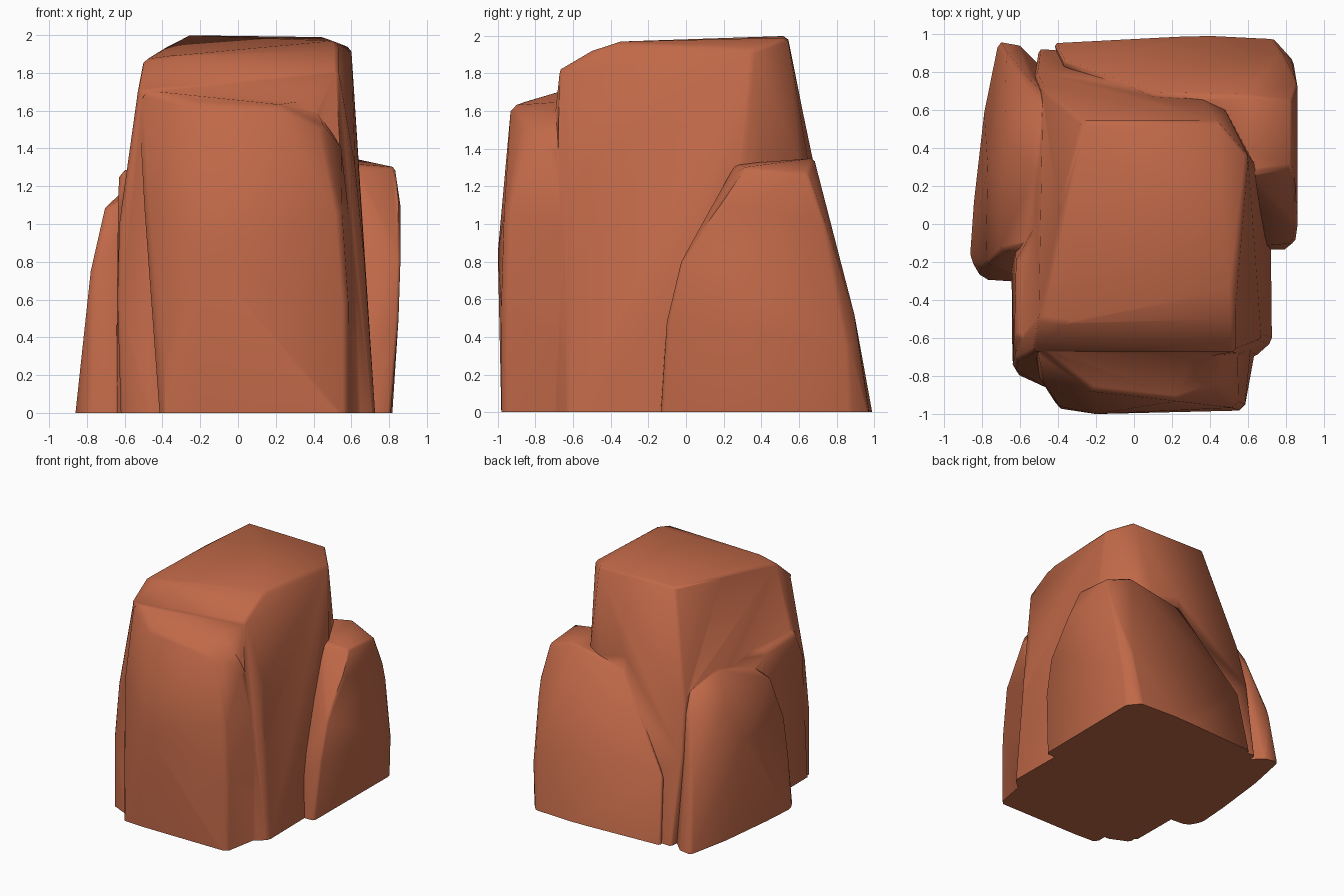
import bpy, bmesh, math

if "Cube" in bpy.data.objects:
    bpy.data.objects.remove(bpy.data.objects["Cube"])

clay = bpy.data.materials.new("red clay rock")
clay.diffuse_color = (0.53, 0.14, 0.065, 1)
clay.use_nodes = True
clay.node_tree.nodes["Principled BSDF"].inputs["Base Color"].default_value = clay.diffuse_color
chunks = []


def chunk(name, points, wear=0.03):
    """Convex chunk of rock wrapped around a few corner points, sunk slightly below ground."""
    sink = -0.06 - 0.013 * len(chunks)
    bm = bmesh.new()
    for x, y, z in points:
        bm.verts.new((x, y, z if z > 0 else sink))
    out = bmesh.ops.convex_hull(bm, input=bm.verts)
    junk = [g for g in out["geom_interior"] + out["geom_unused"] if isinstance(g, bmesh.types.BMVert)]
    bmesh.ops.delete(bm, geom=list(set(junk)), context='VERTS')
    bmesh.ops.dissolve_limit(bm, angle_limit=0.03, verts=bm.verts, edges=bm.edges)
    bmesh.ops.recalc_face_normals(bm, faces=bm.faces)
    mesh = bpy.data.meshes.new(name)
    bm.to_mesh(mesh)
    bm.free()
    mesh.materials.append(clay)
    ob = bpy.data.objects.new(name, mesh)
    bpy.context.collection.objects.link(ob)
    bev = ob.modifiers.new("worn edges", 'BEVEL')
    bev.width = wear
    bev.segments = 1
    bev.limit_method = 'ANGLE'
    bev.angle_limit = math.radians(28)
    apply(ob, bev)
    chunks.append(ob)
    return ob


def apply(ob, mod):
    bpy.ops.object.select_all(action='DESELECT')
    ob.select_set(True)
    bpy.context.view_layer.objects.active = ob
    bpy.ops.object.modifier_apply(modifier=mod.name)


# tall central mass
rock = chunk("boulder", [
    (-.62, -.79, 0), (-.45, -.87, 0), (.64, -.70, 0), (.73, -.62, 0), (.72, .2, 0), (.5, .6, 0), (.2, .88, 0),
    (-.5, .93, 0), (-.64, -.76, .6), (-.63, -.72, 1.0), (.67, -.6, .8), (-.52, .8, .7),
    (-.58, -.68, 1.3), (.62, -.55, 1.3), (.64, .32, 1.32), (.48, .6, 1.32), (.1, .67, 1.36), (-.48, .71, 1.15),
    (-.53, -.67, 1.71), (.53, -.67, 1.82), (-.5, -.5, 1.87), (-.35, -.52, 1.89),
    (.53, -.5, 1.92), (-.4, .1, 1.92), (.52, -.36, 1.97), (-.27, .54, 2.0), (.44, .54, 1.99), (.6, .36, 1.93)])

# rounded slab leaning on the front
chunk("front_slab", [
    (-.41, -.97, 0), (-.2, -.98, 0), (.58, -.98, 0), (.64, -.65, 0), (-.41, -.5, 0),
    (-.39, -.96, .3), (-.2, -1.0, .85), (.58, -.98, .6), (.55, -.97, 1.0), (.62, -.6, .8),
    (-.5, -.83, 1.15), (-.53, -.66, 1.71), (-.22, -.88, 1.64), (.22, -.93, 1.63),
    (.45, -.86, 1.52), (.56, -.72, 1.4), (-.2, -.5, 1.68), (.4, -.5, 1.66)])

# low slab on the left, running back into the rear corner
chunk("left_slab", [
    (-.8, -.3, 0), (-.87, -.18, 0), (-.85, .1, 0), (-.79, .62, 0), (-.72, .97, 0), (-.6, .95, 0), (-.45, .8, 0),
    (-.5, -.32, 0), (-.78, -.22, .75), (-.77, .3, .75), (-.71, -.15, 1.08), (-.68, .45, 1.06), (-.67, .89, .5),
    (-.48, -.1, 1.2), (-.5, .3, 1.28), (-.55, .75, 1.0), (-.46, .65, 1.22)])

# thin step at the left front
chunk("left_step", [
    (-.64, -.75, 0), (-.65, .1, 0), (-.635, -.68, 1.1), (-.63, -.6, 1.28), (-.62, -.2, 1.27), (-.4, -.6, 1.32),
    (-.4, .2, 1.3), (-.3, -.7, 0), (-.3, .4, 0)])

# shoulder on the back right, sloping down to the left
chunk("back_shoulder", [
    (.8, -.14, 0), (.81, .88, 0), (.72, .99, 0), (.33, 1.01, 0), (-.43, .97, 0), (.3, -.15, 0), (-.3, .5, 0),
    (.85, -.1, .5), (.86, -.03, .8), (.86, .2, 1.1), (.86, .74, 1.0), (.84, .86, .35), (.78, .9, .5),
    (.83, .3, 1.3), (.83, .65, 1.27), (.6, .26, 1.32), (.6, .68, 1.35), (.1, .69, 1.25), (-.38, .86, .55),
    (.3, .3, 1.2)])

# fuse the chunks into one rock
for other in chunks[1:]:
    fuse = rock.modifiers.new("fuse", 'BOOLEAN')
    fuse.operation = 'UNION'
    fuse.solver = 'EXACT'
    fuse.object = other
    apply(rock, fuse)
    bpy.data.objects.remove(other)

# slice flat at ground level
bm = bmesh.new()
bm.from_mesh(rock.data)
bmesh.ops.bisect_plane(bm, geom=bm.verts[:] + bm.edges[:] + bm.faces[:], dist=1e-5,
                       plane_co=(0, 0, 0), plane_no=(0, 0, 1), clear_inner=True)
bmesh.ops.holes_fill(bm, edges=[e for e in bm.edges if e.is_boundary], sides=0)
bmesh.ops.recalc_face_normals(bm, faces=bm.faces)
bm.to_mesh(rock.data)
bm.free()
bpy.ops.object.shade_smooth_by_angle(angle=math.radians(75))
